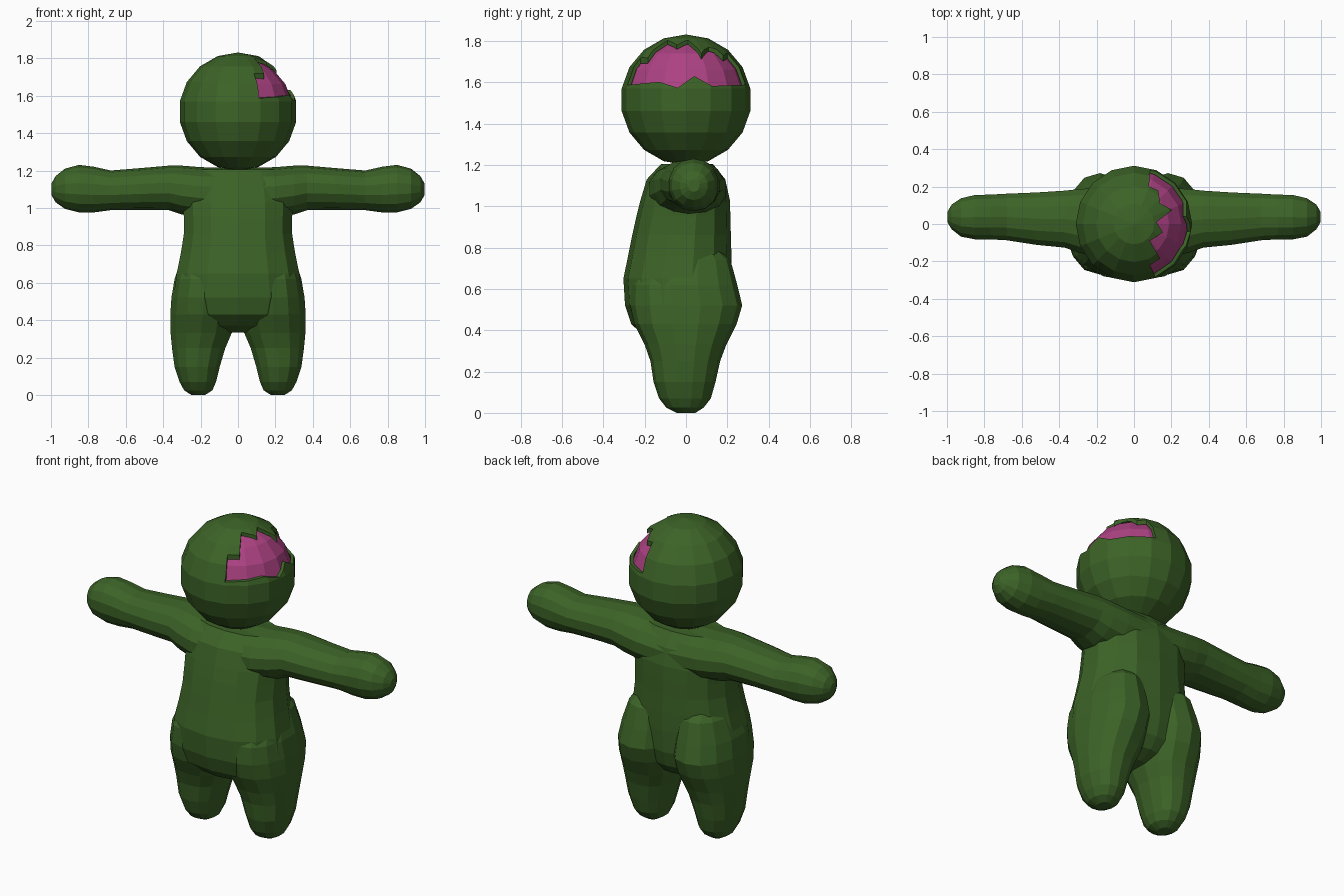
import bpy, bmesh
from math import sin, cos, pi, copysign

if "Cube" in bpy.data.objects:
    bpy.data.objects.remove(bpy.data.objects["Cube"])


def new_object(name, bm, color=None):
    bmesh.ops.recalc_face_normals(bm, faces=bm.faces)
    me = bpy.data.meshes.new(name)
    bm.to_mesh(me)
    bm.free()
    ob = bpy.data.objects.new(name, me)
    bpy.context.collection.objects.link(ob)
    if color:
        me.materials.append(color)
    return ob


def material(name, rgb):
    m = bpy.data.materials.new(name)
    m.diffuse_color = (*rgb, 1)
    m.use_nodes = True
    m.node_tree.nodes["Principled BSDF"].inputs["Base Color"].default_value = m.diffuse_color
    return m


def apply_modifiers(ob):
    dg = bpy.context.evaluated_depsgraph_get()
    dg.update()
    me = bpy.data.meshes.new_from_object(ob.evaluated_get(dg))
    ob.modifiers.clear()
    ob.data = me


def boolean(ob, other, op):
    mod = ob.modifiers.new(op.lower(), 'BOOLEAN')
    mod.operation, mod.solver, mod.object = op, 'EXACT', other
    apply_modifiers(ob)
    bpy.data.objects.remove(other)


def loft(name, rings, axis, sides=14, power=2.3, color=None):
    """Rings are (position, min_a, max_a, min_b, max_b) along the z or x axis."""
    bm = bmesh.new()
    loops = []
    for p, a0, a1, b0, b1 in rings:
        loop = []
        for i in range(sides):
            t = 2 * pi * (i + 0.5) / sides
            ca, cb = (copysign(abs(f) ** (2 / power), f) for f in (cos(t), sin(t)))
            a = (a0 + a1) / 2 + ca * (a1 - a0) / 2
            b = (b0 + b1) / 2 + cb * (b1 - b0) / 2
            loop.append(bm.verts.new((a, b, p) if axis == 'z' else (p, a, b)))
        loops.append(loop)
    for l0, l1 in zip(loops, loops[1:]):
        for i in range(sides):
            j = (i + 1) % sides
            bm.faces.new((l0[i], l0[j], l1[j], l1[i]))
    bm.faces.new(loops[0])
    bm.faces.new(loops[-1])
    return new_object(name, bm, color)


def prism(name, points, offset):
    bm = bmesh.new()
    face = bm.faces.new([bm.verts.new(p) for p in points])
    ext = bmesh.ops.extrude_face_region(bm, geom=[face])['geom']
    bmesh.ops.translate(bm, vec=offset,
                        verts=[v for v in ext if isinstance(v, bmesh.types.BMVert)])
    return new_object(name, bm)


def sphere(name, radius, color):
    bm = bmesh.new()
    bmesh.ops.create_uvsphere(bm, u_segments=16, v_segments=9, radius=radius)
    bmesh.ops.translate(bm, vec=(0, 0, 1.515), verts=bm.verts)
    return new_object(name, bm, color)


green = material("green_skin", (0.045, 0.125, 0.02))
pink = material("pink_inside", (0.42, 0.055, 0.23))

# Torso with round belly
body = loft("body", [
    (0.335, -0.07, 0.07, -0.10, 0.06), (0.37, -0.20, 0.20, -0.20, 0.14),
    (0.43, -0.32, 0.32, -0.265, 0.19), (0.52, -0.352, 0.352, -0.295, 0.215),
    (0.65, -0.335, 0.335, -0.303, 0.22), (0.76, -0.312, 0.312, -0.28, 0.22),
    (0.86, -0.296, 0.296, -0.26, 0.217), (0.95, -0.296, 0.296, -0.24, 0.215),
    (1.03, -0.30, 0.30, -0.22, 0.212), (1.13, -0.28, 0.28, -0.19, 0.19),
    (1.205, -0.24, 0.24, -0.12, 0.13)], 'z', color=green)

# Arms and shoulders in one span, mirrored about x = 0
half = [(0.0, -0.185, 0.20, 0.93, 1.212), (0.20, -0.18, 0.198, 0.95, 1.218),
        (0.30, -0.155, 0.19, 0.965, 1.226), (0.37, -0.13, 0.182, 0.988, 1.226),
        (0.52, -0.115, 0.172, 0.99, 1.213), (0.68, -0.09, 0.165, 0.988, 1.2),
        (0.77, -0.085, 0.16, 0.976, 1.22), (0.85, -0.085, 0.158, 0.976, 1.23),
        (0.925, -0.07, 0.14, 0.995, 1.21), (0.975, -0.03, 0.105, 1.03, 1.17),
        (0.998, 0.01, 0.065, 1.07, 1.13)]
arms = loft("arms", [(-x, *r) for x, *r in half[:0:-1]] + half, 'x', 14, 2.1, green)
boolean(body, arms, 'UNION')

# Legs continuing up into the buttocks
leg = [(0.0, 0.175, 0.25, -0.045, 0.045), (0.025, 0.135, 0.29, -0.095, 0.085),
       (0.07, 0.115, 0.315, -0.13, 0.12), (0.15, 0.095, 0.342, -0.157, 0.143),
       (0.25, 0.065, 0.356, -0.172, 0.165), (0.33, 0.03, 0.364, -0.20, 0.195),
       (0.43, 0.01, 0.366, -0.25, 0.245), (0.52, 0.005, 0.36, -0.27, 0.272),
       (0.62, 0.01, 0.343, -0.265, 0.248), (0.74, 0.04, 0.30, -0.20, 0.215),
       (0.80, 0.09, 0.25, -0.10, 0.15)]
for s in (-1, 1):
    rings = [(z, *sorted((s * a, s * b)), c, d) for z, a, b, c, d in leg]
    boolean(body, loft("leg", rings, 'z', 14, 2.2, green), 'UNION')

# Hollow head shell
head = sphere("head", 0.316, green)
shell = head.modifiers.new("shell", 'SOLIDIFY')
shell.thickness, shell.offset = 0.018, -1
apply_modifiers(head)

# Jagged hole: outline from above crossed with outline from the side
top = [(0.11, -0.5), (0.11, -0.27), (0.085, -0.22), (0.14, -0.185), (0.085, -0.09),
       (0.155, -0.045), (0.12, 0.01), (0.205, 0.075), (0.14, 0.11), (0.13, 0.18),
       (0.08, 0.20), (0.10, 0.5), (0.6, 0.5), (0.6, -0.5)]
side = [(-0.5, 1.585), (-0.28, 1.587), (-0.13, 1.602), (-0.04, 1.573), (0.04, 1.63),
        (0.126, 1.582), (0.27, 1.587), (0.5, 1.61), (0.5, 2.1), (-0.5, 2.1)]
cutter = prism("cutter", [(x, y, 1.3) for x, y in top], (0, 0, 0.7))
boolean(cutter, prism("side_cutter", [(-0.2, y, z) for y, z in side], (1.0, 0, 0)),
        'INTERSECT')
boolean(head, cutter, 'DIFFERENCE')

# Pink inside showing through the hole
sphere("brain", 0.293, pink)
